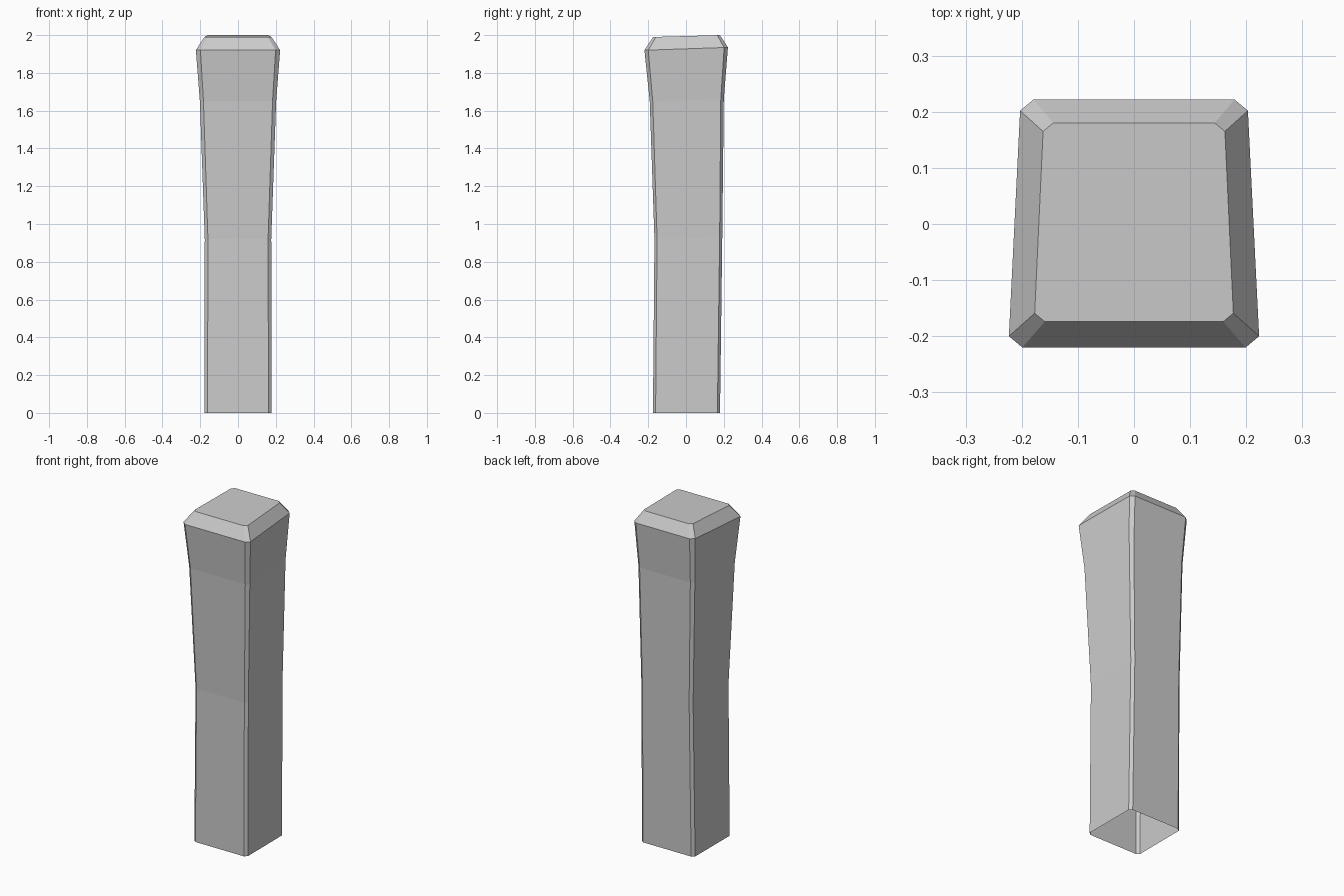
import bpy, bmesh

if "Cube" in bpy.data.objects:
    bpy.data.objects.remove(bpy.data.objects["Cube"])

# z at front, z at back, front y, back y, half width at front, half width at back, corner chamfer
LEVELS = [
    (0.00, 0.00, -0.175, 0.180, 0.178, 0.177, 0.014),
    (0.92, 0.93, -0.167, 0.192, 0.176, 0.172, 0.014),
    (1.65, 1.66, -0.192, 0.200, 0.202, 0.188, 0.016),
    (1.92, 1.935, -0.220, 0.222, 0.223, 0.203, 0.020),
    (1.99, 2.00, -0.174, 0.180, 0.177, 0.162, 0.015),
]


def ring(bm, zf, zb, yf, yb, wf, wb, c):
    """Trapezoid section with chamfered corners, tilted from front to back."""
    half = [(wf - c * 1.2, yf), (wf, yf + c), (wb, yb - c), (wb - c * 1.2, yb)]
    points = half + [(-x, y) for x, y in reversed(half)]
    return [bm.verts.new((x, y, zf + (zb - zf) * (y - yf) / (yb - yf)))
            for x, y in points]


# Post: stacked sections, capped on top and open underneath
bm = bmesh.new()
rings = [ring(bm, *level) for level in LEVELS]
for low, high in zip(rings, rings[1:]):
    for i in range(8):
        j = (i + 1) % 8
        bm.faces.new((low[i], low[j], high[j], high[i]))
bm.faces.new(rings[-1])

mesh = bpy.data.meshes.new("post")
bm.to_mesh(mesh)
bm.free()
post = bpy.data.objects.new("post", mesh)
bpy.context.collection.objects.link(post)
